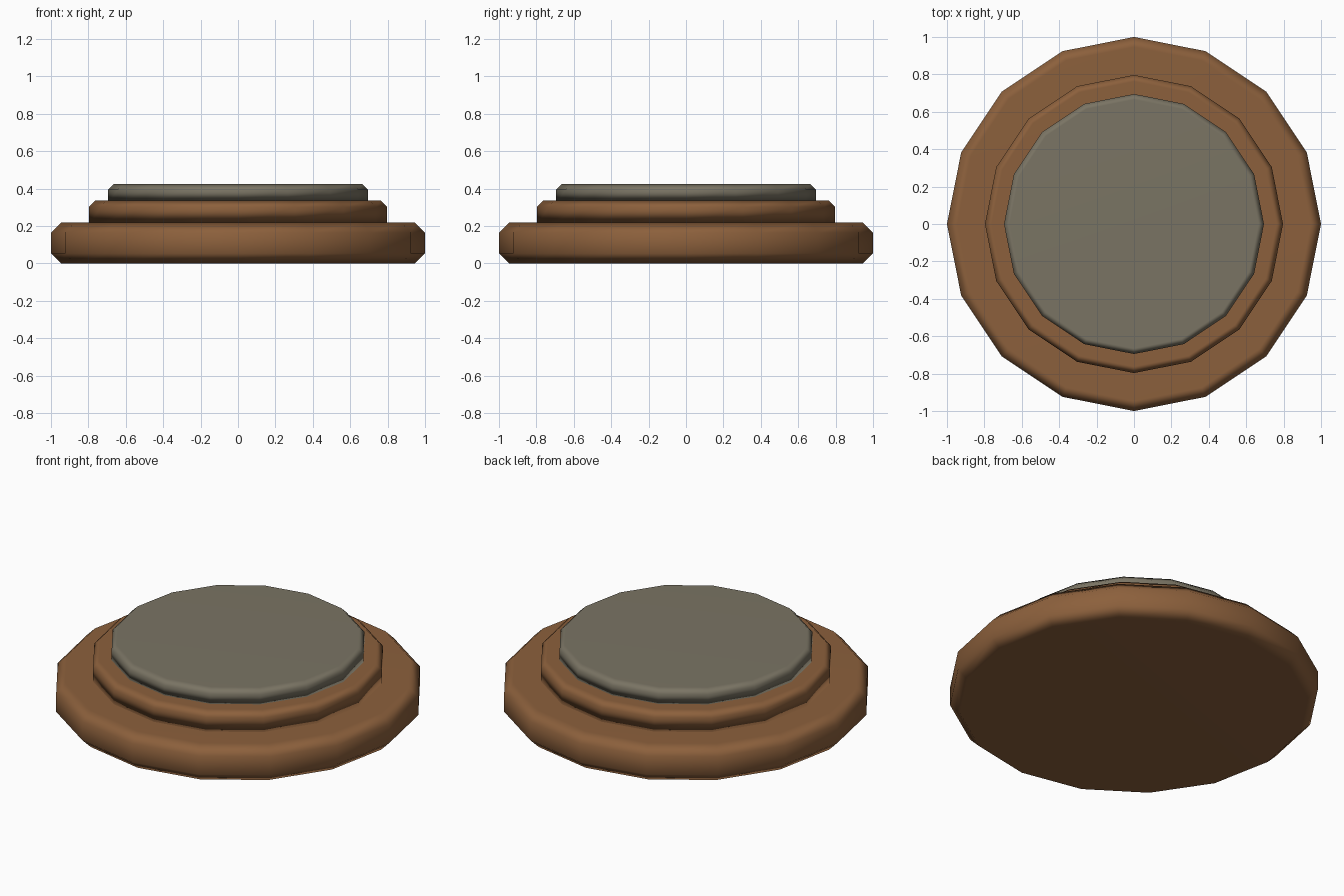
import bpy, bmesh, math

if "Cube" in bpy.data.objects:
    bpy.data.objects.remove(bpy.data.objects["Cube"])

SIDES = 16


def material(name, rgb):
    m = bpy.data.materials.new(name)
    m.diffuse_color = (*rgb, 1)
    m.use_nodes = True
    m.node_tree.nodes["Principled BSDF"].inputs["Base Color"].default_value = m.diffuse_color
    return m


def disc(name, profile, mat):
    """Lathe a closed (radius, z) profile into a capped 16-sided disc."""
    bm = bmesh.new()
    rings = []
    for r, z in profile:
        rings.append([bm.verts.new((r * math.cos(2 * math.pi * i / SIDES),
                                    r * math.sin(2 * math.pi * i / SIDES), z))
                      for i in range(SIDES)])
    for a, b in zip(rings, rings[1:]):
        for i in range(SIDES):
            j = (i + 1) % SIDES
            bm.faces.new((a[i], a[j], b[j], b[i]))
    bm.faces.new(rings[0][::-1])
    bm.faces.new(rings[-1])
    for f in bm.faces:
        f.smooth = True
    me = bpy.data.meshes.new(name)
    bm.to_mesh(me)
    bm.free()
    me.materials.append(mat)
    ob = bpy.data.objects.new(name, me)
    bpy.context.collection.objects.link(ob)
    # flat caps, softly shaded chamfers
    wn = ob.modifiers.new("weighted_normals", 'WEIGHTED_NORMAL')
    wn.weight = 50
    return ob


brown = material("brown_wood", (0.262, 0.117, 0.045))
grey = material("warm_grey_stone", (0.195, 0.175, 0.127))

# wide foot, chamfered top and bottom
disc("base", [(0.946, 0), (1.0, 0.054), (1.0, 0.164), (0.946, 0.218)], brown)
# middle step, sunk slightly into the base
disc("middle_step", [(0.797, 0.20), (0.797, 0.302), (0.762, 0.337)], brown)
# grey top plate
disc("top_plate", [(0.695, 0.32), (0.695, 0.395), (0.665, 0.425)], grey)
